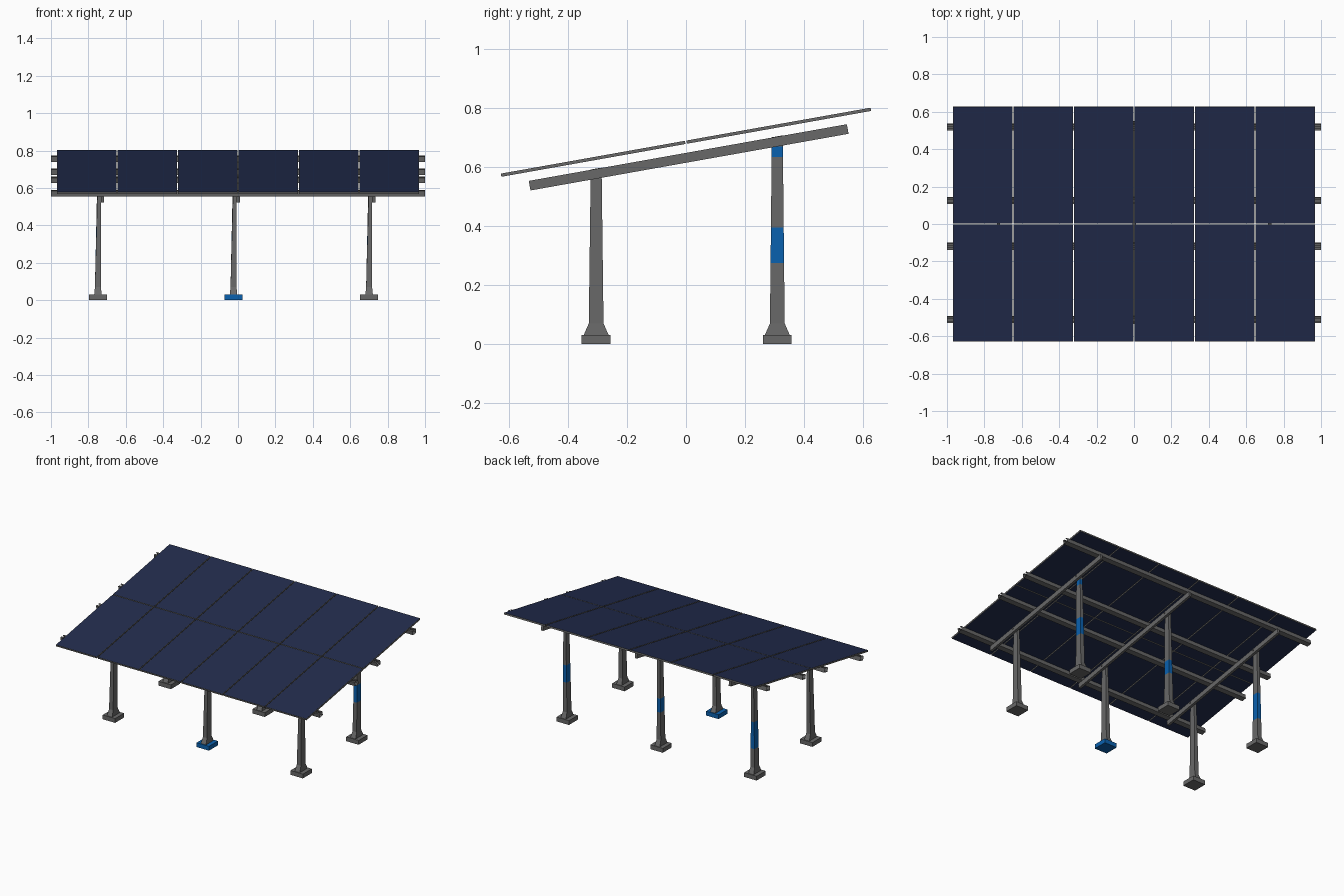
import bpy
import bmesh
import math
from mathutils import Matrix, Vector

cube = bpy.data.objects.get("Cube")
if cube:
    bpy.data.objects.remove(cube, do_unlink=True)


def make_material(name, rgb):
    m = bpy.data.materials.new(name)
    m.use_nodes = True
    m.diffuse_color = (*rgb, 1)
    bsdf = next(n for n in m.node_tree.nodes if n.type == 'BSDF_PRINCIPLED')
    bsdf.inputs["Base Color"].default_value = (*rgb, 1)
    return m


STEEL = make_material("steel_grey", (0.14, 0.14, 0.14))
NAVY = make_material("panel_navy", (0.016, 0.025, 0.075))
BLUE = make_material("paint_blue", (0.003, 0.12, 0.43))

# Tilted frame shared by the panels, purlins and rafters
SLOPE = math.radians(10.1)
TILT = Matrix.Translation((0, 0, 0.685)) @ Matrix.Rotation(SLOPE, 4, 'X')


def finish(name, bm, materials, matrix=None):
    if matrix:
        bm.transform(matrix)
    me = bpy.data.meshes.new(name)
    bm.to_mesh(me)
    bm.free()
    for m in materials:
        me.materials.append(m)
    ob = bpy.data.objects.new(name, me)
    bpy.context.scene.collection.objects.link(ob)
    return ob


def box_mesh(center, size):
    bm = bmesh.new()
    bmesh.ops.create_cube(bm, size=1, matrix=Matrix.Translation(center) @ Matrix.Diagonal((*size, 1)))
    return bm


# Solar panels: grey frame with navy glass and backing
COL, ROW = 0.3235, 0.64
for i in range(6):
    for j in range(2):
        bm = box_mesh(((i - 2.5) * COL, (j - 0.5) * ROW, 0), (COL - 0.007, ROW - 0.005, 0.011))
        faces = [f for f in bm.faces if abs(f.normal.z) > 0.9]
        bmesh.ops.inset_individual(bm, faces=faces, thickness=0.003)
        for f in faces:
            f.material_index = 1
        finish(f"panel_{i}_{j}", bm, [STEEL, NAVY], TILT)

# Purlins: open slotted channels running the full width
PROFILE = [(-0.005, 0), (-0.017, 0), (-0.017, -0.029), (0.017, -0.029), (0.017, 0), (0.005, 0)]
for n, v in enumerate((-0.523, -0.124, 0.124, 0.523)):
    bm = bmesh.new()
    ends = [[bm.verts.new((x, v + a, b - 0.006)) for a, b in PROFILE] for x in (-1, 1)]
    for k in range(len(PROFILE) - 1):
        bm.faces.new((ends[0][k], ends[0][k + 1], ends[1][k + 1], ends[1][k]))
    finish(f"purlin_{n}", bm, [STEEL], TILT)


def post_size(z, top):
    """Width and depth of the flared, tapering post at a height."""
    if z < 0.07:
        t = (z - 0.03) / 0.04
        return 0.040 - 0.008 * t, 0.085 - 0.035 * t
    t = (z - 0.07) / (top - 0.07)
    return 0.032 - 0.014 * t, 0.050 - 0.013 * t


def build_post(name, side_x, y, bands):
    top = 0.65 + math.tan(SLOPE) * y
    levels = sorted({0.03, 0.07, top, *(z for b in bands for z in b)})
    bm = bmesh.new()
    previous = None
    for z in levels:
        w, d = post_size(z, top)
        right = side_x + (0.004 if z < 0.07 else 0)
        ring = []
        for x, dy in ((right - w, -d / 2), (right, -d / 2), (right, d / 2), (right - w, d / 2)):
            lift = math.tan(SLOPE) * dy if z == top else 0
            ring.append(bm.verts.new((x, y + dy, z + lift)))
        if previous:
            middle = (z + last) / 2
            painted = any(a < middle < b for a, b in bands)
            for k in range(4):
                f = bm.faces.new((previous[k], previous[(k + 1) % 4], ring[(k + 1) % 4], ring[k]))
                f.material_index = int(painted)
        else:
            bm.faces.new(ring[::-1])
        previous, last = ring, z
    bm.faces.new(previous)
    finish(name, bm, [STEEL, BLUE])


# Supports: rafter, front and rear posts, feet and bolts
REAR_BANDS = {
    "right": [(0.20, 0.385)],
    "middle": [(0.26, 0.355)],
    "left": [(0.275, 0.395), (0.635, 0.67)],
}
for label, x in (("right", -0.733), ("middle", -0.008), ("left", 0.717)):
    finish(f"rafter_{label}", box_mesh((x + 0.009, 0, -0.052), (0.017, 1.097, 0.033)), [STEEL], TILT)
    for row, y in (("front", -0.305), ("rear", 0.31)):
        bands = REAR_BANDS[label] if row == "rear" else []
        build_post(f"{row}_post_{label}", x, y, bands)
        foot_paint = BLUE if (row, label) == ("front", "middle") else STEEL
        finish(f"{row}_foot_{label}", box_mesh((x - 0.016, y, 0.015), (0.096, 0.098, 0.03)), [foot_paint])
        bolt = bmesh.new()
        spot = Vector((x, y, 0.638 + math.tan(SLOPE) * y))
        bmesh.ops.create_cone(bolt, cap_ends=True, segments=6, radius1=0.005, radius2=0.005, depth=0.044,
                              matrix=Matrix.Translation(spot) @ Matrix.Rotation(math.pi / 2, 4, 'Y'))
        finish(f"{row}_bolt_{label}", bolt, [STEEL])
